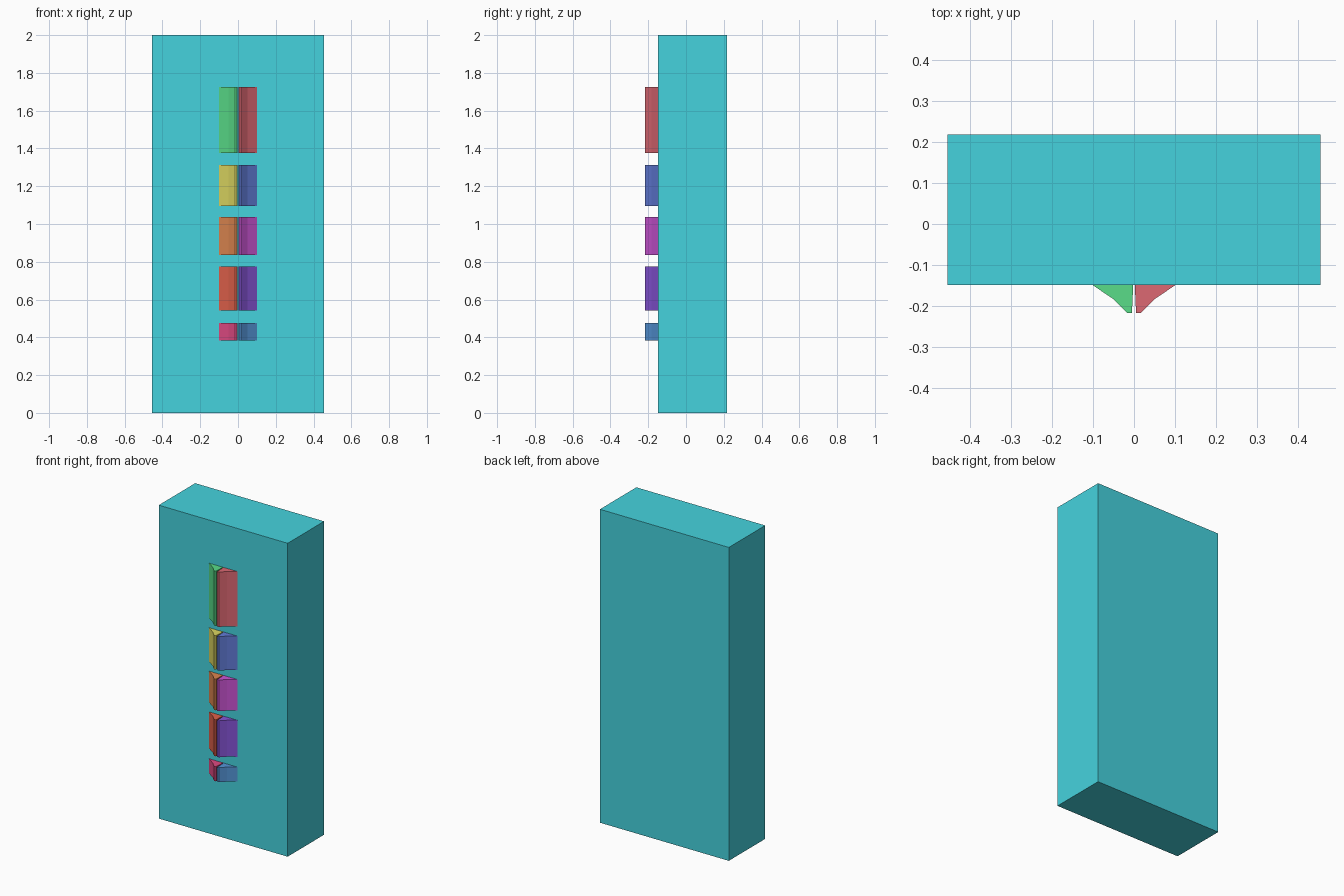
import bpy, bmesh

if "Cube" in bpy.data.objects:
    bpy.data.objects.remove(bpy.data.objects["Cube"])

def material(name, rgb):
    m = bpy.data.materials.new(name)
    m.diffuse_color = (*rgb, 1)
    m.use_nodes = True
    m.node_tree.nodes["Principled BSDF"].inputs["Base Color"].default_value = m.diffuse_color
    return m

def prism(name, outline, z0, z1, rgb):
    """Extrude a flat xy outline from z0 up to z1."""
    bm = bmesh.new()
    face = bm.faces.new([bm.verts.new((x, y, z0)) for x, y in outline])
    ext = bmesh.ops.extrude_face_region(bm, geom=[face], use_keep_orig=True)
    top = [v for v in ext["geom"] if isinstance(v, bmesh.types.BMVert)]
    bmesh.ops.translate(bm, verts=top, vec=(0, 0, z1 - z0))
    bmesh.ops.recalc_face_normals(bm, faces=bm.faces)
    mesh = bpy.data.meshes.new(name)
    bm.to_mesh(mesh)
    bm.free()
    mesh.materials.append(material(name, rgb))
    obj = bpy.data.objects.new(name, mesh)
    bpy.context.collection.objects.link(obj)
    return obj

# Cabinet body
W, FRONT, BACK = 0.455, -0.149, 0.218
prism("cabinet_body", [(-W, FRONT), (W, FRONT), (W, BACK), (-W, BACK)],
      0, 2, (0.06, 0.65, 0.73))

# Door handles: mirrored pairs with a flared cross-section
PROFILE = [(0.002, FRONT), (0.005, -0.217), (0.017, -0.217),
           (0.051, -0.183), (0.101, FRONT)]
ROWS = [  # bottom, top, left colour, right colour
    (1.375, 1.725, (0.10, 0.72, 0.25), (0.72, 0.14, 0.17)),
    (1.096, 1.313, (0.72, 0.68, 0.12), (0.12, 0.20, 0.68)),
    (0.837, 1.036, (0.72, 0.24, 0.08), (0.60, 0.09, 0.66)),
    (0.543, 0.776, (0.74, 0.12, 0.07), (0.24, 0.09, 0.68)),
    (0.384, 0.477, (0.74, 0.07, 0.23), (0.09, 0.30, 0.68)),
]
for i, (z0, z1, left, right) in enumerate(ROWS, 1):
    prism(f"left_handle_{i}", [(-x, y) for x, y in PROFILE], z0, z1, left)
    prism(f"right_handle_{i}", PROFILE, z0, z1, right)
